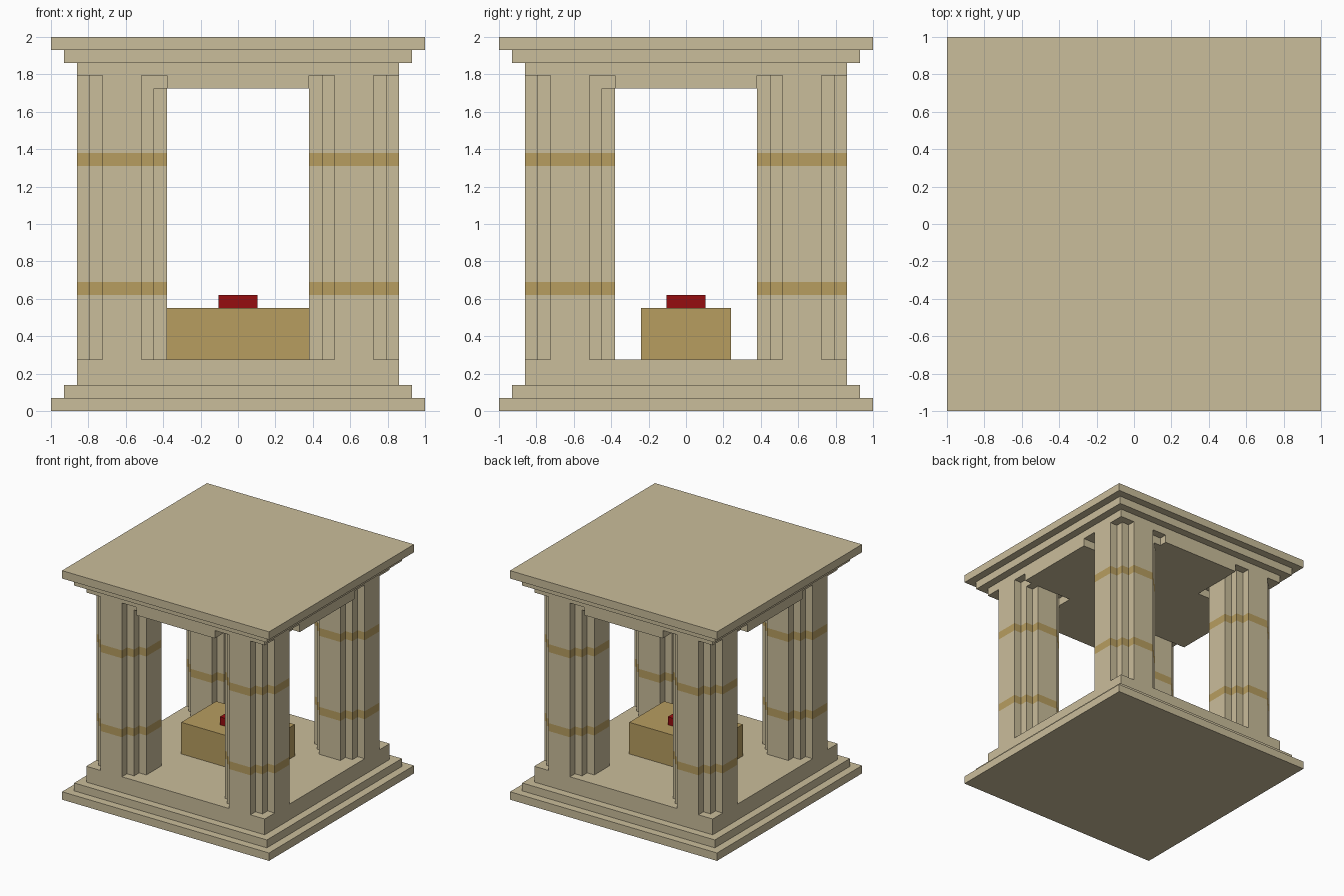
import bpy
import bmesh

if "Cube" in bpy.data.objects:
    bpy.data.objects.remove(bpy.data.objects["Cube"])

U = 2 / 29  # one building block


def material(name, rgb):
    m = bpy.data.materials.new(name)
    m.diffuse_color = (*rgb, 1)
    m.use_nodes = True
    m.node_tree.nodes["Principled BSDF"].inputs["Base Color"].default_value = m.diffuse_color
    return m


STONE = material("sandstone", (0.591, 0.509, 0.328))
GOLD = material("dull gold", (0.474, 0.337, 0.117))
RED = material("deep red", (0.305, 0.004, 0.005))


def prism(name, outline, levels, mats, is_band=None):
    """Extrude a closed outline through the given levels (block units)."""
    bm = bmesh.new()
    rings = [[bm.verts.new((x * U, y * U, z * U)) for x, y in outline] for z in levels]
    n = len(outline)
    bm.faces.new(rings[0])
    bm.faces.new(rings[-1])
    for k in range(len(levels) - 1):
        for i in range(n):
            j = (i + 1) % n
            f = bm.faces.new((rings[k][i], rings[k][j], rings[k + 1][j], rings[k + 1][i]))
            if is_band and is_band(k):
                f.material_index = 1
    bmesh.ops.recalc_face_normals(bm, faces=bm.faces)
    mesh = bpy.data.meshes.new(name)
    bm.to_mesh(mesh)
    bm.free()
    for m in mats:
        mesh.materials.append(m)
    ob = bpy.data.objects.new(name, mesh)
    bpy.context.collection.objects.link(ob)
    return ob


def slab(name, hx, hy, z0, z1, mat=STONE):
    return prism(name, [(-hx, -hy), (hx, -hy), (hx, hy), (-hx, hy)], [z0, z1], [mat])


def turned(quarter):
    """Repeat a run of points through four quarter turns."""
    points = list(quarter)
    for _ in range(3):
        quarter = [(-y, x) for x, y in quarter]
        points += quarter
    return points


# Stepped base
slab("base_bottom_step", 14.5, 14.5, 0, 1)
slab("base_middle_step", 13.5, 13.5, 1, 2)
slab("base_floor", 12.5, 12.5, 2, 4)

# Stepped roof
slab("roof_beam", 12.5, 12.5, 26, 27)
slab("roof_middle_step", 13.5, 13.5, 27, 28)
slab("roof_top_step", 14.5, 14.5, 28, 29)

# Ceiling slab with notched corners around the columns
prism("ceiling", turned([(-5.5, -12.5), (5.5, -12.5), (5.5, -5.5),
                         (10.5, -5.5), (10.5, -6.5), (11.5, -6.5), (11.5, -5.5)]),
      [25, 26], [STONE])

# Round stepped columns with two gold bands
ROUND = turned([(-1.5, -3.5), (1.5, -3.5), (1.5, -2.5), (2.5, -2.5), (2.5, -1.5)])
for sx, side in ((-1, "left"), (1, "right")):
    for sy, end in ((-1, "front"), (1, "back")):
        prism(f"{end}_{side}_column", [(x + 9 * sx, y + 9 * sy) for x, y in ROUND],
              [4, 9, 10, 19, 20, 26], [STONE, GOLD], lambda k: k in (1, 3))

# Altar with red offering block
slab("altar", 5.5, 3.5, 4, 8, GOLD)
slab("altar_block", 1.5, 1.5, 8, 9, RED)
